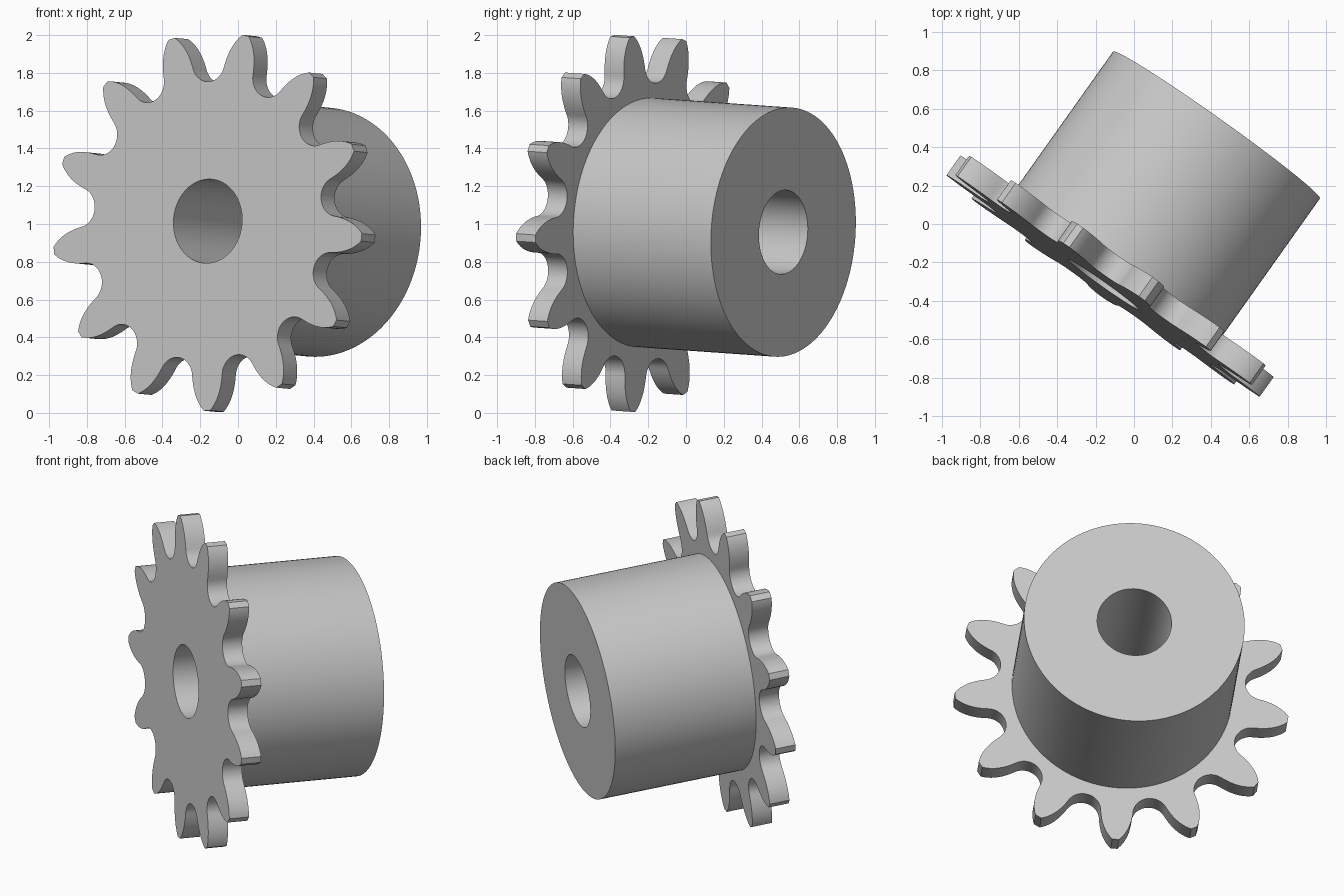
import bpy, bmesh, math
from mathutils import Vector, Matrix

if "Cube" in bpy.data.objects:
    bpy.data.objects.remove(bpy.data.objects["Cube"], do_unlink=True)

TEETH = 13
PHASE = math.radians(-4.9)
ROOT_R, TIP_R, TIP_HALF = 0.74, 1.005, 0.02
SEAT_R = 0.105
BORE_R, HUB_R = 0.223, 0.661
THICK, LENGTH = 0.125, 1.02

steel = bpy.data.materials.new("plain grey steel")
steel.use_nodes = True
grey = (0.58, 0.58, 0.58, 1)
steel.diffuse_color = grey
steel.node_tree.nodes["Principled BSDF"].inputs["Base Color"].default_value = grey

# Local frame: +z leaves the toothed face, the hub runs along -z
axis = Vector((0.578, 0.814, -0.057)).normalized()
side = Vector((axis.y, -axis.x, 0)).normalized()
up = side.cross(axis)
frame = Matrix((side, up, -axis)).transposed().to_4x4()
frame.translation = (-0.16, -0.315, 1.015)


def circle(radius, count):
    return [Vector((radius * math.cos(math.tau * i / count),
                    radius * math.sin(math.tau * i / count), 0)) for i in range(count)]


def half_tooth():
    """Tooth side from the middle of the valley to the tip, tooth along +x."""
    half = math.pi / TEETH
    centre = Vector((math.cos(half), math.sin(half), 0)) * (ROOT_R + SEAT_R)
    sweep = math.radians(72)
    points = []
    for i in range(13):
        a = math.pi + half + sweep * i / 12
        points.append(centre + SEAT_R * Vector((math.cos(a), math.sin(a), 0)))
    # Rounded flank leaves the roller seat tangentially
    start, end = points[-1], Vector((TIP_R, TIP_HALF, 0))
    tangent = Vector((-math.sin(a), math.cos(a), 0))
    control = start + tangent * (end - start).length * 0.62
    for i in range(1, 13):
        t = i / 12
        points.append(start * (1 - t) ** 2 + control * 2 * t * (1 - t) + end * t * t)
    return points


def sprocket_outline():
    upper = half_tooth()
    lower = [Vector((p.x, -p.y, 0)) for p in upper]
    tooth = lower[1:] + upper[::-1]
    outline = []
    for k in range(TEETH):
        turn = Matrix.Rotation(PHASE + math.tau * k / TEETH, 3, 'Z')
        outline += [turn @ p for p in tooth]
    return outline


def bored_part(name, outline, top, bottom):
    """Extrude an outline with the central bore between two depths."""
    bm = bmesh.new()
    edges = []
    for loop in (outline, circle(BORE_R, 64)):
        verts = [bm.verts.new((p.x, p.y, top)) for p in loop]
        edges += [bm.edges.new((verts[i - 1], verts[i])) for i in range(len(verts))]
    bmesh.ops.triangle_fill(bm, edges=edges, use_beauty=True, normal=(0, 0, 1))
    new = bmesh.ops.extrude_face_region(bm, geom=bm.faces[:], use_keep_orig=True)["geom"]
    moved = [g for g in new if isinstance(g, bmesh.types.BMVert)]
    bmesh.ops.translate(bm, verts=moved, vec=(0, 0, bottom - top))
    bmesh.ops.recalc_face_normals(bm, faces=bm.faces[:])
    mesh = bpy.data.meshes.new(name)
    bm.to_mesh(mesh)
    bm.free()
    mesh.materials.append(steel)
    obj = bpy.data.objects.new(name, mesh)
    bpy.context.collection.objects.link(obj)
    obj.matrix_world = frame
    bpy.ops.object.select_all(action='DESELECT')
    obj.select_set(True)
    bpy.context.view_layer.objects.active = obj
    bpy.ops.object.shade_smooth_by_angle(angle=math.radians(25))


# Toothed plate and the plain hub behind it
bored_part("toothed_plate", sprocket_outline(), 0, -THICK)
bored_part("hub", circle(HUB_R, 128), -THICK, -LENGTH)
